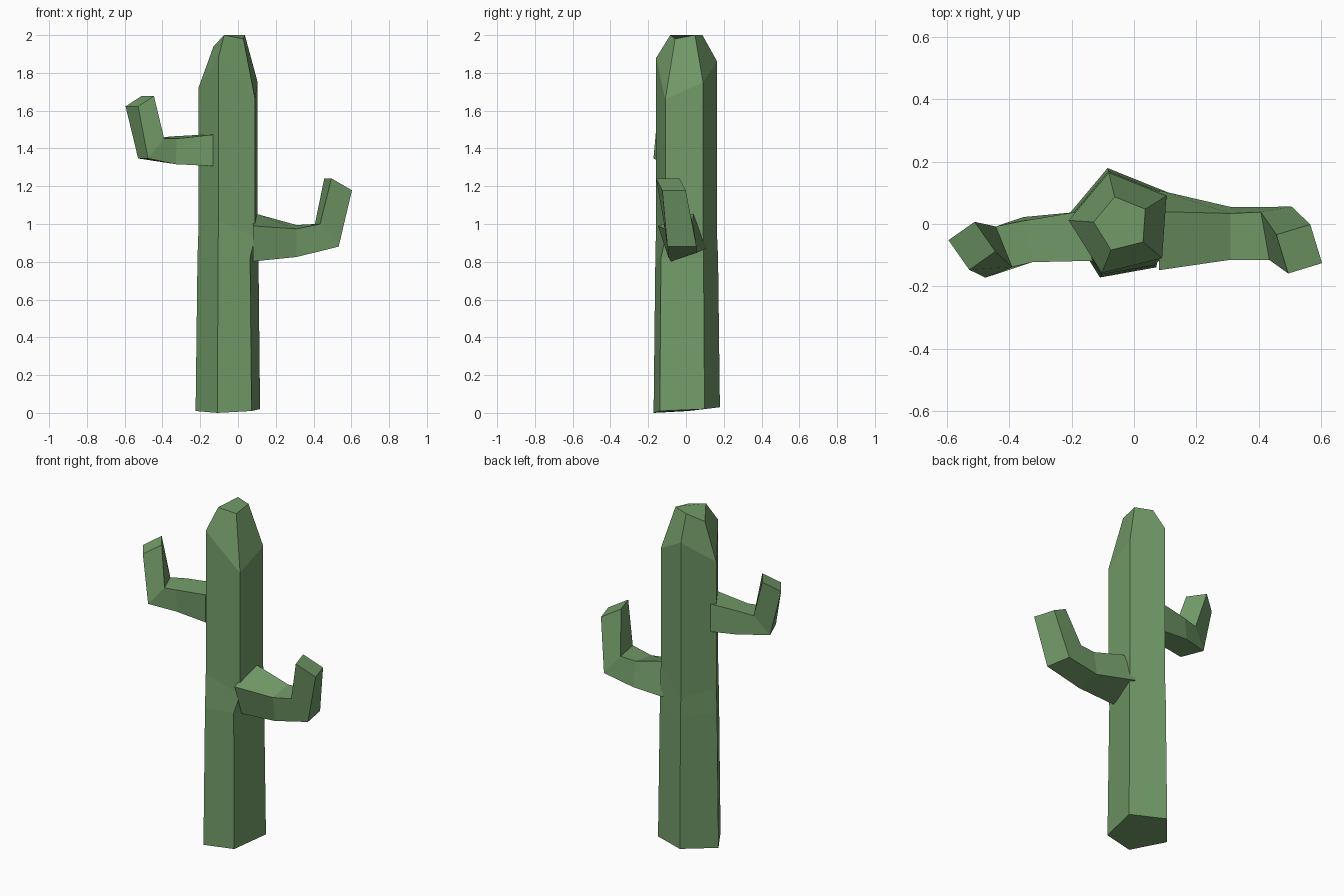
import bpy, bmesh
from math import radians, sin, cos
from mathutils import Euler, Vector

cube = bpy.data.objects.get("Cube")
if cube:
    bpy.data.objects.remove(cube, do_unlink=True)

green = bpy.data.materials.new("cactus_green")
green.use_nodes = True
color = (0.17, 0.33, 0.14, 1)
green.diffuse_color = color
green.node_tree.nodes["Principled BSDF"].inputs["Base Color"].default_value = color


def loft(name, rings):
    """Skin a list of equal-sized corner rings and cap both ends."""
    bm = bmesh.new()
    loops = [[bm.verts.new(corner) for corner in ring] for ring in rings]
    count = len(loops[0])
    for lower, upper in zip(loops, loops[1:]):
        for i in range(count):
            j = (i + 1) % count
            bm.faces.new((lower[i], lower[j], upper[j], upper[i]))
    bm.faces.new(loops[0][::-1])
    bm.faces.new(loops[-1])
    bmesh.ops.recalc_face_normals(bm, faces=bm.faces)
    mesh = bpy.data.meshes.new(name)
    bm.to_mesh(mesh)
    bm.free()
    mesh.materials.append(green)
    obj = bpy.data.objects.new(name, mesh)
    bpy.context.collection.objects.link(obj)
    return obj


def pentagon(radius, heights):
    """Trunk ring: regular corners from the right edge round the front, each at its own height."""
    ring = []
    for i, height in enumerate(heights):
        angle = radians(176 + i * 360 / len(heights))
        ring.append(Vector((radius * cos(angle) - 0.04, radius * sin(angle), height)))
    return ring


def square(center, half, roll=0, lean=0, turn=0):
    """Arm ring: an upright square across the arm, rotated by angles in degrees."""
    rotation = Euler((radians(roll), radians(lean), radians(turn))).to_matrix()
    corners = ((1, 1), (-1, 1), (-1, -1), (1, -1))
    return [Vector(center) + rotation @ Vector((0, depth * half, up * half))
            for depth, up in corners]


# Five-sided trunk with a flared foot, a crooked collar and a tapered crown
foot = pentagon(0.185, (0.01, 0, 0.01, 0.02, 0.03))
under_arm = pentagon(0.175, [0.82] * len(foot))
collar = pentagon(0.17, (0.96, 1.02, 0.93, 1.04, 0.93))
shoulder = pentagon(0.17, (1.72, 1.88, 1.66, 1.75, 1.86))
crown = pentagon(0.09, (1.94, 2, 1.98, 2, 2))

# The corner below the left arm is set back
for ring in (foot, under_arm):
    ring[2] += Vector((-0.03, -0.02, 0))
loft("trunk", [foot, under_arm, collar, shoulder, crown])

# Low arm on the left: root, forearm, elbow, tip
loft("left_arm", [
    square((0.08, -0.02, 0.93), 0.1, roll=20),
    square((0.31, -0.03, 0.91), 0.075, roll=8),
    square((0.47, -0.03, 0.94), 0.078, lean=-40, turn=10),
    square((0.53, -0.08, 1.21), 0.065, lean=-61, turn=17),
])

# High arm on the right: root, forearm, elbow, tip
loft("right_arm", [
    square((-0.16, -0.04, 1.39), 0.083, turn=20),
    square((-0.34, -0.05, 1.39), 0.068, roll=5, turn=11),
    square((-0.46, -0.09, 1.4), 0.07, lean=41, turn=22),
    square((-0.52, -0.07, 1.65), 0.058, lean=62, turn=35),
])
